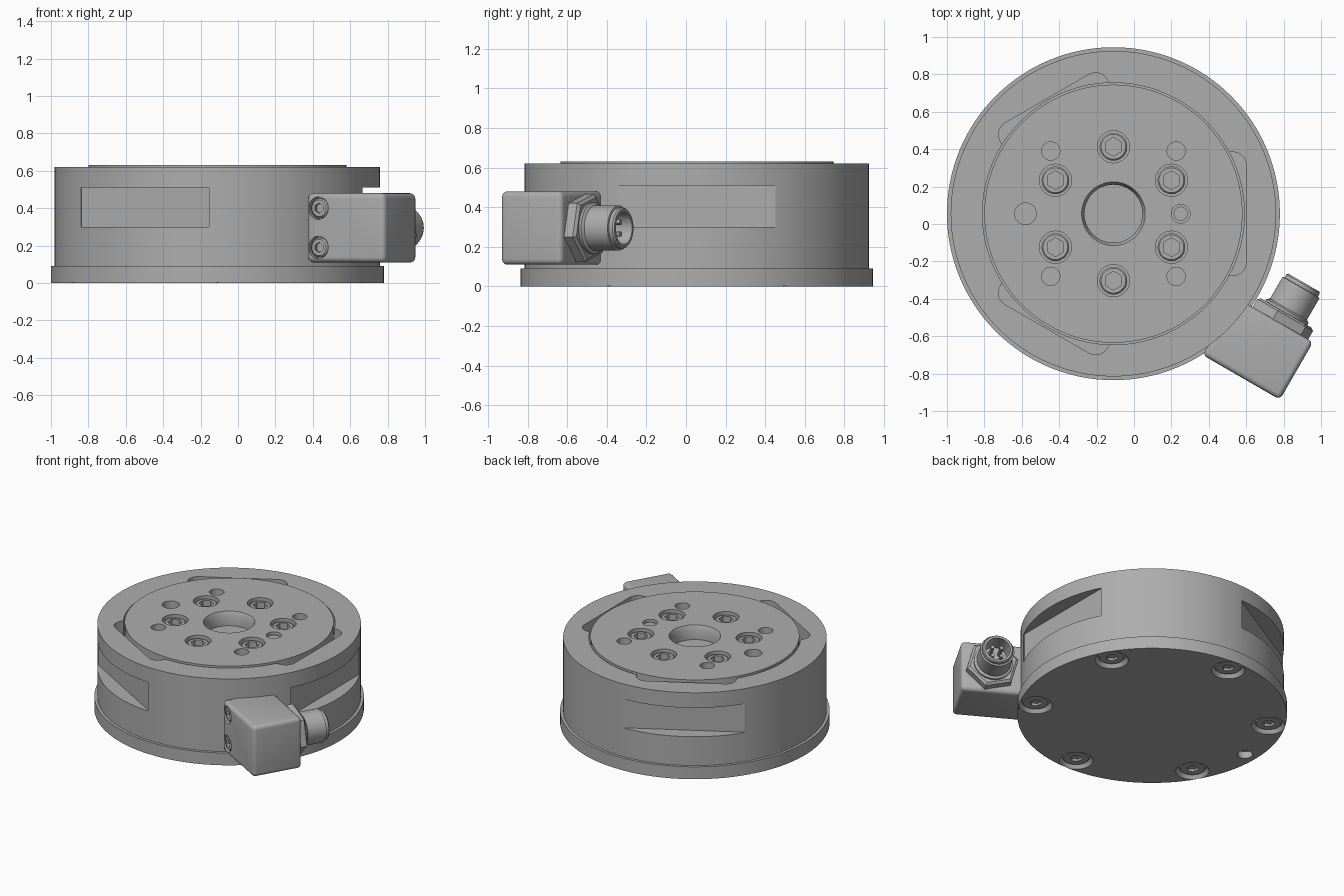
import bpy, bmesh
from math import pi, sin, cos, radians
from mathutils import Matrix, Vector

cube = bpy.data.objects.get("Cube")
if cube:
    bpy.data.objects.remove(cube)

T, R = Matrix.Translation, Matrix.Rotation
HUB = T((-0.11, 0.055, 0))                  # axis of the round housing
SIDE = HUB @ R(radians(-30), 4, 'Z')        # frame of the cable outlet block

metal = bpy.data.materials.new("satin grey metal")
metal.use_nodes = True
grey = (0.42, 0.42, 0.42, 1)
metal.diffuse_color = grey
metal.node_tree.nodes["Principled BSDF"].inputs["Base Color"].default_value = grey


def finish(name, bm, matrix=HUB):
    bmesh.ops.recalc_face_normals(bm, faces=bm.faces)
    mesh = bpy.data.meshes.new(name)
    bm.to_mesh(mesh)
    bm.free()
    mesh.materials.append(metal)
    ob = bpy.data.objects.new(name, mesh)
    ob.matrix_world = matrix
    bpy.context.collection.objects.link(ob)
    return ob


def activate(ob):
    bpy.ops.object.select_all(action='DESELECT')
    ob.select_set(True)
    bpy.context.view_layer.objects.active = ob


def smooth(ob):
    activate(ob)
    bpy.ops.object.shade_smooth_by_angle(angle=radians(30))
    return ob


def lathe(bm, profile, n=128, matrix=Matrix(), turn=0.0):
    """Revolve (radius, height) points that run from axis to axis."""
    rings = []
    for r, z in profile:
        count = n if r else 1
        rings.append([bm.verts.new(matrix @ Vector((r * cos(a), r * sin(a), z)))
                      for a in (turn + 2 * pi * i / n for i in range(count))])
    for a, b in zip(rings, rings[1:]):
        for i in range(n):
            j = (i + 1) % n
            quad = [a[i % len(a)], a[j % len(a)], b[j % len(b)], b[i % len(b)]]
            bm.faces.new(list(dict.fromkeys(quad)))


def rod(bm, r, z0, z1, n=32, matrix=Matrix(), top=None, turn=0.0):
    lathe(bm, [(0, z0), (r, z0), (top or r, z1), (0, z1)], n, matrix, turn)


def box(bm, x, y, z, matrix=Matrix(), bevel=0.0, upright=False):
    size = [b - a for a, b in (x, y, z)]
    mid = [(a + b) / 2 for a, b in (x, y, z)]
    new = bmesh.ops.create_cube(bm, size=1, matrix=matrix @ T(mid) @ Matrix.Diagonal((*size, 1)))
    edges = {e for v in new['verts'] for e in v.link_edges}
    if upright:
        edges = {e for e in edges if abs(e.verts[0].co.z - e.verts[1].co.z) > 0.01}
    if bevel:
        bmesh.ops.bevel(bm, geom=list(edges), offset=bevel, segments=5,
                        profile=0.5, affect='EDGES')


def cut(ob, bm):
    """Subtract a mesh of cutters given in the object's own frame."""
    cutter = finish("cutter", bm, ob.matrix_world.copy())
    cutter.hide_render = True
    activate(ob)
    mod = ob.modifiers.new("cut", 'BOOLEAN')
    mod.operation, mod.solver, mod.object = 'DIFFERENCE', 'EXACT', cutter
    bpy.ops.object.modifier_apply(modifier=mod.name)
    bpy.data.objects.remove(cutter)
    return smooth(ob)


def spots(radius, count, start=0.0):
    for i in range(count):
        a = radians(start) + 2 * pi * i / count
        yield T((radius * cos(a), radius * sin(a), 0))


def screw(name, matrix, r, socket, depth):
    """Round head with its top at the local origin and a hex socket."""
    bm = bmesh.new()
    lathe(bm, [(0, -depth), (r, -depth), (r, -0.008), (r - 0.008, 0), (0, 0)], 32)
    ob = finish(name, bm, matrix)
    hexagon = bmesh.new()
    rod(hexagon, socket, -depth * 0.6, 0.02, 6, turn=pi / 6)
    cut(ob, hexagon)


# Base plate with countersunk screw seats underneath
bm = bmesh.new()
rod(bm, 0.89, 0, 0.09, 128)
base = finish("base_plate", bm)
bm = bmesh.new()
for m in spots(0.78, 6, 30):
    rod(bm, 0.112, -0.001, 0.035, 32, m, top=0.088)
rod(bm, 0.05, -0.01, 0.05, 32, T((-0.8, 0, 0)))
cut(base, bm)
flip = R(pi, 4, 'X')
for m in spots(0.78, 6, 30):
    screw("base_screw", HUB @ m @ T((0, 0, 0.018)) @ flip, 0.09, 0.04, 0.03)

# Housing with an open top, three side windows and three top pockets
bm = bmesh.new()
lathe(bm, [(0, 0.09), (0.87, 0.09), (0.87, 0.62), (0.70, 0.62), (0.70, 0.5), (0, 0.5)])
housing = finish("housing", bm)
bm = bmesh.new()
for k in range(3):
    turn = R(k * 2 * pi / 3, 4, 'Z')
    box(bm, (0.768, 1.0), (-0.396, 0.396), (0.30, 0.51), turn)
cut(housing, bm)
bm = bmesh.new()
for k in range(3):
    turn = R(k * 2 * pi / 3, 4, 'Z')
    box(bm, (0.55, 0.71), (-0.33, 0.33), (0.53, 0.7), turn, 0.07, True)
cut(housing, bm)

# Tool plate with a centre recess, screw seats and dowel holes
bm = bmesh.new()
lathe(bm, [(0, 0.48), (0.69, 0.48), (0.69, 0.63), (0.17, 0.63),
           (0.155, 0.60), (0.155, 0.53), (0, 0.53)])
plate = finish("tool_plate", bm)
bm = bmesh.new()
for m in spots(0.358, 6, 30):
    rod(bm, 0.086, 0.55, 0.65, 32, m)
for m in spots(0.474, 4, 45):
    rod(bm, 0.049, 0.55, 0.65, 32, m)
rod(bm, 0.058, 0.55, 0.65, 32, T((-0.47, 0, 0)))
rod(bm, 0.050, 0.55, 0.65, 32, T((0.36, 0, 0)))
cut(plate, bm)
for m in spots(0.358, 6, 30):
    screw("plate_screw", HUB @ m @ T((0, 0, 0.615)), 0.074, 0.05, 0.07)
bm = bmesh.new()
rod(bm, 0.038, 0.54, 0.615)
smooth(finish("locating_pin", bm, HUB @ T((0.36, 0, 0))))

# Cable outlet block
bm = bmesh.new()
box(bm, (0.79, 1.268), (-0.416, -0.06), (0.11, 0.48), bevel=0.028)
box(bm, (0.74, 0.85), (-0.40, -0.075), (0.125, 0.465))
block = finish("outlet_block", bm, SIDE)
smooth(block)
screw_seats = [SIDE @ T((0.864, -0.416, z)) @ R(pi / 2, 4, 'X') for z in (0.19, 0.40)]
bm = bmesh.new()
for m in screw_seats:
    rod(bm, 0.06, -0.03, 0.02, 32, SIDE.inverted() @ m)
cut(block, bm)
for m in screw_seats:
    screw("block_screw", m @ T((0, 0, -0.006)), 0.052, 0.028, 0.03)

# Round plug socket: hex nut, hollow barrel and contact pins
PLUG = SIDE @ T((1.066, -0.06, 0.295)) @ R(-pi / 2, 4, 'X')
bm = bmesh.new()
lathe(bm, [(0, -0.02), (0.178, -0.02), (0.178, 0.05), (0.16, 0.062), (0, 0.062)],
      6, turn=radians(15))
finish("plug_nut", bm, PLUG)
bm = bmesh.new()
lathe(bm, [(0, 0), (0.13, 0), (0.13, 0.075), (0.114, 0.085), (0.114, 0.22), (0.103, 0.222),
           (0.103, 0.242), (0.096, 0.25), (0.082, 0.25), (0.082, 0.12), (0, 0.12)], 48)
smooth(finish("plug_barrel", bm, PLUG))
bm = bmesh.new()
for m in spots(0.042, 4, 45):
    rod(bm, 0.013, 0.11, 0.215, 12, m)
smooth(finish("contact_pins", bm, PLUG))
